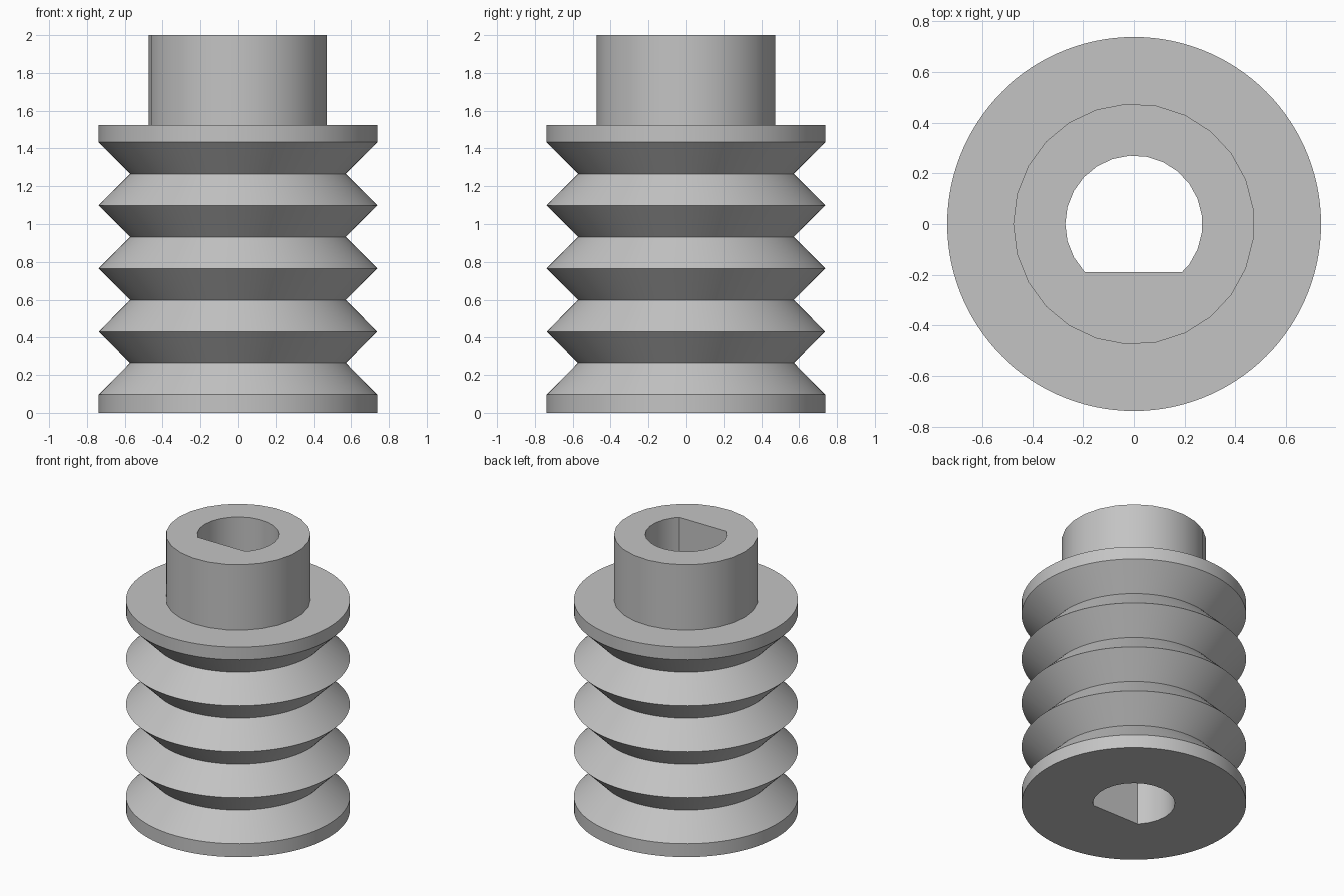
import bpy
import bmesh
from math import cos, sin, pi, radians

if "Cube" in bpy.data.objects:
    bpy.data.objects.remove(bpy.data.objects["Cube"], do_unlink=True)

OUTER_R, ROOT_R, HUB_R, BORE_R = 0.738, 0.572, 0.475, 0.27
RIM_Z, PITCH, SHOULDER_Z, TOP_Z = 0.097, 0.334, 1.525, 2.0
FLAT_Y = -0.19
HUB_SIDES, BODY_SIDES = 25, 120

grey = bpy.data.materials.new("light_grey")
grey.use_nodes = True
colour = (0.55, 0.55, 0.55, 1)
grey.diffuse_color = colour
grey.node_tree.nodes["Principled BSDF"].inputs["Base Color"].default_value = colour


def circle(radius, sides):
    """Points around the axis, the first one at -x."""
    steps = [pi + 2 * pi * i / sides for i in range(sides)]
    return [(radius * cos(a), radius * sin(a)) for a in steps]


def d_outline():
    """Bore circle clipped by the flat at the front."""
    pts = circle(BORE_R, HUB_SIDES)
    out = []
    for (x0, y0), (x1, y1) in zip(pts, pts[1:] + pts[:1]):
        if y0 >= FLAT_Y:
            out.append((x0, y0))
        if (y0 < FLAT_Y) != (y1 < FLAT_Y):
            t = (FLAT_Y - y0) / (y1 - y0)
            out.append((x0 + t * (x1 - x0), FLAT_Y))
    return out


def wall(bm, layers):
    """Skin stacked outlines (points, z); return the end edge loops."""
    rings = [[bm.verts.new((x, y, z)) for x, y in pts] for pts, z in layers]
    n = len(rings[0])
    for low, high in zip(rings, rings[1:]):
        for i in range(n):
            j = (i + 1) % n
            bm.faces.new((low[i], low[j], high[j], high[i]))
    return [[bm.edges.get((r[i], r[(i + 1) % n])) for i in range(n)]
            for r in (rings[0], rings[-1])]


bm = bmesh.new()

# Ribbed body: bottom rim, V grooves, top flange
profile = [(OUTER_R, 0), (OUTER_R, RIM_Z)]
for k in range(4):
    z = RIM_Z + k * PITCH
    profile += [(ROOT_R, z + PITCH / 2), (OUTER_R, z + PITCH)]
profile.append((OUTER_R, SHOULDER_Z))
body_low, body_high = wall(bm, [(circle(r, BODY_SIDES), z) for r, z in profile])

# Hub and through bore with a flat
hub = circle(HUB_R, HUB_SIDES)
hub_low, hub_high = wall(bm, [(hub, SHOULDER_Z), (hub, TOP_Z)])
bore_low, bore_high = wall(bm, [(d_outline(), 0), (d_outline(), TOP_Z)])

# Flat ring faces: underside, shoulder, hub top
for outer, inner, up in ((body_low, bore_low, -1), (body_high, hub_low, 1),
                         (hub_high, bore_high, 1)):
    bmesh.ops.triangle_fill(bm, edges=outer + inner, use_beauty=True,
                            normal=(0, 0, up))
bmesh.ops.recalc_face_normals(bm, faces=bm.faces[:])

mesh = bpy.data.meshes.new("ribbed_sleeve")
bm.to_mesh(mesh)
bm.free()
mesh.materials.append(grey)
sleeve = bpy.data.objects.new("ribbed_sleeve", mesh)
bpy.context.collection.objects.link(sleeve)

bpy.ops.object.select_all(action='DESELECT')
sleeve.select_set(True)
bpy.context.view_layer.objects.active = sleeve
bpy.ops.object.shade_smooth_by_angle(angle=radians(30))
